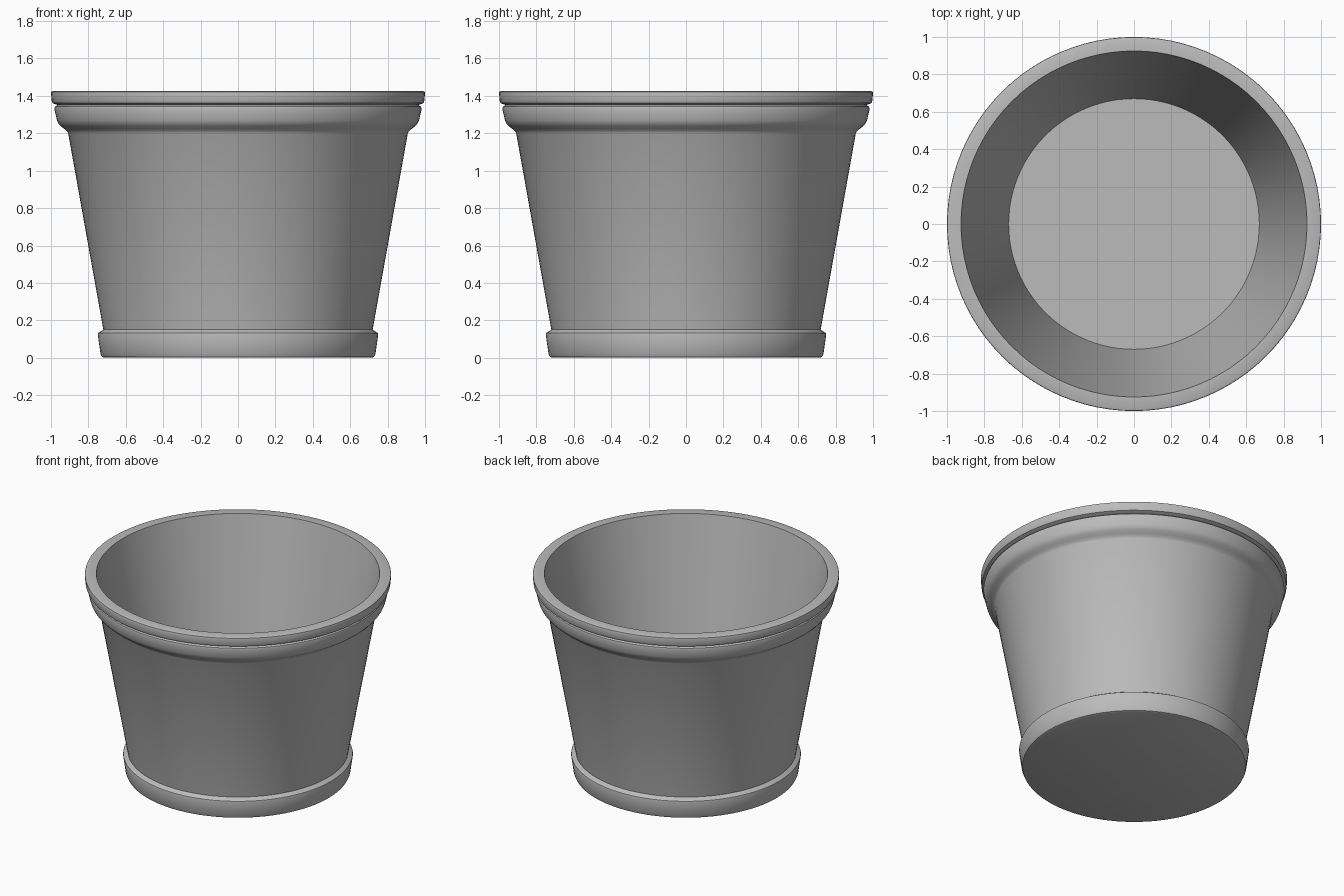
import bpy, math

cube = bpy.data.objects.get("Cube")
if cube:
    bpy.data.objects.remove(cube, do_unlink=True)

SIDES = 96

# Single plain grey
grey = bpy.data.materials.new("plain grey")
grey.use_nodes = True
COLOUR = (0.5, 0.5, 0.5, 1)
grey.diffuse_color = COLOUR
grey.node_tree.nodes["Principled BSDF"].inputs["Base Color"].default_value = COLOUR

# Cross-section (radius, height) from the underside, up the outside, down the inside
base = [(0.715, 0.0), (0.728, 0.005), (0.735, 0.02), (0.75, 0.125), (0.748, 0.132), (0.72, 0.15)]
wall = [(0.908, 1.2)]
cove = [(0.915, 1.212), (0.93, 1.225), (0.95, 1.24), (0.962, 1.255), (0.968, 1.27)]
band = [(0.982, 1.33), (0.979, 1.342), (0.965, 1.352)]
lip = [(0.978, 1.356), (0.992, 1.362), (0.996, 1.372), (1.0, 1.415), (0.998, 1.422), (0.988, 1.426)]
inside = [(0.925, 1.426), (0.67, 0.05)]
profile = base + wall + cove + band + lip + inside

# Lathe the section round the vertical axis, closing the underside and inner floor
verts, faces = [], []
for r, z in profile:
    for i in range(SIDES):
        a = math.tau * i / SIDES
        verts.append((r * math.cos(a), r * math.sin(a), z))
for k in range(len(profile) - 1):
    for i in range(SIDES):
        j = (i + 1) % SIDES
        low, high = k * SIDES, (k + 1) * SIDES
        faces.append((low + i, low + j, high + j, high + i))
last = (len(profile) - 1) * SIDES
faces.append(tuple(reversed(range(SIDES))))
faces.append(tuple(range(last, last + SIDES)))

mesh = bpy.data.meshes.new("pot")
mesh.from_pydata(verts, [], faces)
mesh.materials.append(grey)
pot = bpy.data.objects.new("pot", mesh)
bpy.context.collection.objects.link(pot)

# Smooth round the pot, crisp at the rims
bpy.ops.object.select_all(action="DESELECT")
pot.select_set(True)
bpy.context.view_layer.objects.active = pot
bpy.ops.object.shade_smooth_by_angle(angle=math.radians(35))
